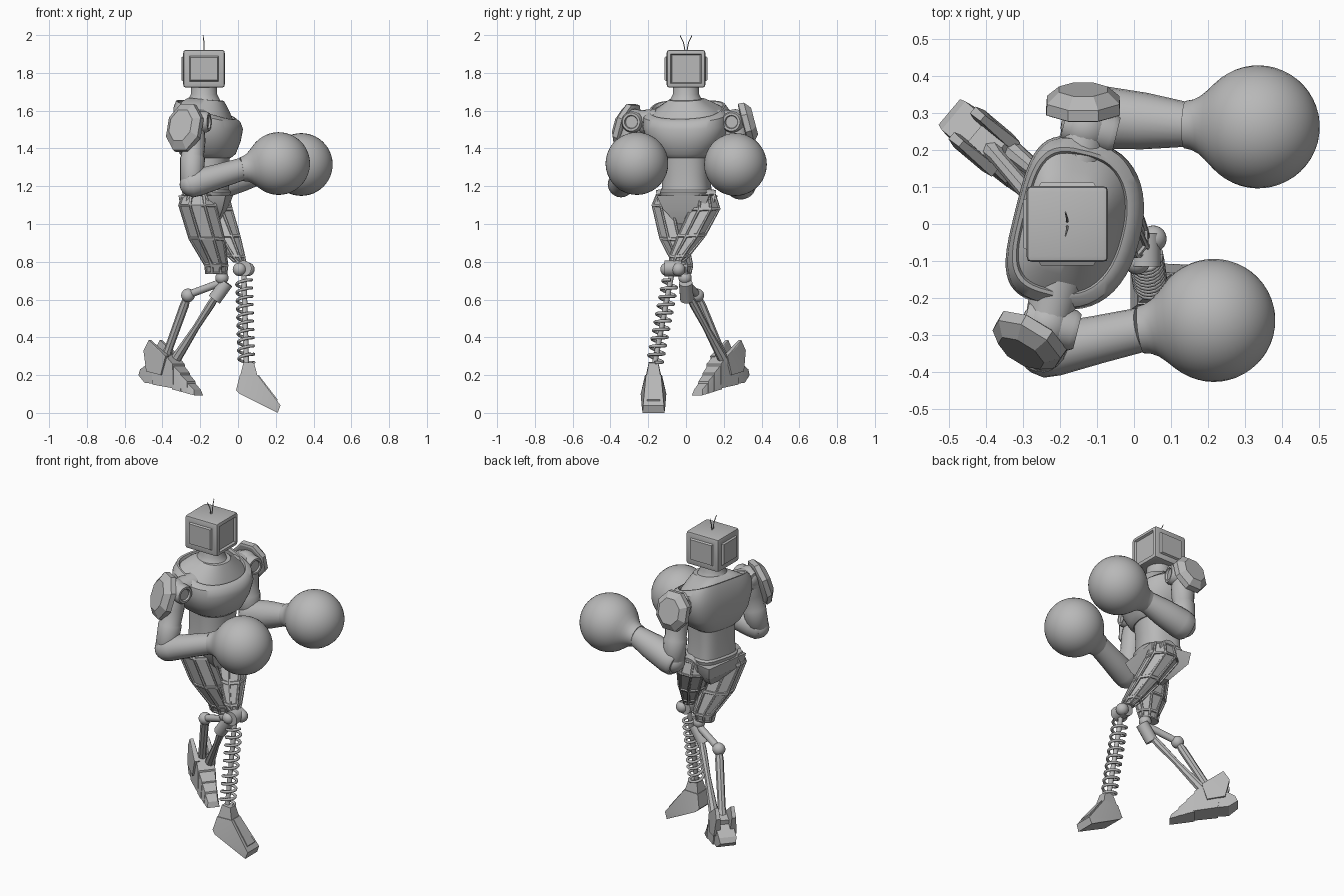
import bpy, bmesh, math
from mathutils import Vector, Matrix

if "Cube" in bpy.data.objects:
    bpy.data.objects.remove(bpy.data.objects["Cube"])

metal = bpy.data.materials.new("plain grey metal")
metal.use_nodes = True
GREY = (0.48, 0.48, 0.48, 1)
metal.diffuse_color = GREY
metal.node_tree.nodes["Principled BSDF"].inputs["Base Color"].default_value = GREY


def finish(name, bm, angle=35):
    """Smooth shading with sharp edges above the angle."""
    bmesh.ops.recalc_face_normals(bm, faces=bm.faces)
    for f in bm.faces:
        f.smooth = True
    for e in bm.edges:
        e.smooth = e.calc_face_angle(0) < math.radians(angle)
    mesh = bpy.data.meshes.new(name)
    bm.to_mesh(mesh)
    bm.free()
    mesh.materials.append(metal)
    ob = bpy.data.objects.new(name, mesh)
    bpy.context.collection.objects.link(ob)
    return ob


def loft(name, rings, angle=35, panels=0):
    """Skin a list of equal rings; optionally sink a panel into each side."""
    bm = bmesh.new()
    rows = [[bm.verts.new(p) for p in r] for r in rings]
    n = len(rows[0])
    sides = [bm.faces.new((a[i], a[(i + 1) % n], b[(i + 1) % n], b[i]))
             for a, b in zip(rows, rows[1:]) for i in range(n)]
    bm.faces.new(rows[0])
    bm.faces.new(rows[-1])
    bmesh.ops.recalc_face_normals(bm, faces=bm.faces)
    if panels:
        bmesh.ops.inset_individual(bm, faces=sides, thickness=panels, depth=0)
        bmesh.ops.inset_individual(bm, faces=sides, thickness=panels * 0.4, depth=-panels * 0.7)
    return finish(name, bm, angle)


def ring(c, u, v, a, b, n=20, turn=0.0):
    c = Vector(c)
    return [c + u * a * math.cos(t) + v * b * math.sin(t)
            for t in (2 * math.pi * (i + turn) / n for i in range(n))]


def frame(d):
    d = Vector(d).normalized()
    u = d.cross(Vector((0, 0, 1)) if abs(d.z) < 0.9 else Vector((0, 1, 0))).normalized()
    return d, u, d.cross(u)


def limb(name, p, q, profile, n=20):
    """Turned part from p to q; profile is (fraction, radius)."""
    p, q = Vector(p), Vector(q)
    _, u, v = frame(q - p)
    return loft(name, [ring(p.lerp(q, t), u, v, r, r, n) for t, r in profile])


def rod(name, p, q, r, r2=None, n=16):
    return limb(name, p, q, [(0, r), (1, r2 or r)], n)


def ball(name, c, r):
    bm = bmesh.new()
    bmesh.ops.create_uvsphere(bm, u_segments=24, v_segments=14, radius=r,
                              matrix=Matrix.Translation(c))
    return finish(name, bm)


def block(name, origin, yaw, outline):
    """Convex slab from a side outline of (along, height, half width)."""
    bm = bmesh.new()
    turn = Matrix.Translation(origin) @ Matrix.Rotation(math.radians(yaw), 4, 'Z')
    for l, z, w in outline:
        for s in (-1, 1):
            bm.verts.new(turn @ Vector((l, s * w, z)))
    res = bmesh.ops.convex_hull(bm, input=bm.verts)
    loose = {g for g in res["geom_interior"] + res["geom_unused"] if isinstance(g, bmesh.types.BMVert)}
    bmesh.ops.delete(bm, geom=list(loose), context='VERTS')
    bmesh.ops.dissolve_limit(bm, angle_limit=0.03, verts=bm.verts, edges=bm.edges)
    return finish(name, bm, 20)


# Torso: flat back, round front, turned a little to one side
TURN = Matrix.Translation((-0.165, 0, 0)) @ Matrix.Rotation(math.radians(-14), 4, 'Z')


def body_ring(z, front, back, w, tilt=0, n=48):
    pts = []
    for i in range(n):
        c, s = math.cos(2 * math.pi * i / n), math.sin(2 * math.pi * i / n)
        e = 2 / (2.3 if c > 0 else 3.6)
        x = math.copysign(abs(c) ** e, c) * (front if c > 0 else back)
        y = math.copysign(abs(s) ** e, s) * w
        pts.append(TURN @ Vector((x, y, z - tilt * x)))
    return pts


loft("chest", [body_ring(*s) for s in (
    (1.35, .125, .115, .125), (1.37, .15, .13, .155), (1.44, .175, .15, .205),
    (1.52, .185, .16, .23, .1), (1.58, .17, .155, .225, .25), (1.605, .15, .145, .2, .35),
    (1.605, .14, .135, .19, .35), (1.59, .135, .13, .185, .35),
    (1.625, .115, .115, .14, .25), (1.66, .09, .09, .09, .1))])
loft("waist", [body_ring(*s) for s in (
    (1.14, .115, .115, .13), (1.17, .125, .12, .138), (1.18, .115, .112, .128),
    (1.26, .112, .11, .122), (1.36, .12, .112, .125))])
limb("neck", (-.18, 0, 1.62), (-.18, 0, 1.74), [(0, .11), (.3, .085), (.55, .07), (1, .068)], 32)
block("pelvis", (-.165, 0, 0), -8, [(-.13, 1.15, .15), (.12, 1.15, .14), (-.12, 1.08, .14),
                                    (.1, 1.08, .11), (-.05, 1.0, .05), (.06, 1.0, .04)])

# Box head with a sunken screen and raised plates
bm = bmesh.new()
bmesh.ops.create_cube(bm, size=1, matrix=Matrix.Translation((-.18, 0, 1.822))
                      @ Matrix.Diagonal((.22, .205, .2, 1)))
bmesh.ops.bevel(bm, geom=bm.edges[:], offset=.016, segments=2, affect='EDGES', profile=.6)
bm.normal_update()
for axis, inset, depth in (((1, 0, 0), .008, -.012), ((-1, 0, 0), .025, .01),
                           ((0, 1, 0), .025, .01), ((0, -1, 0), .025, .01)):
    face = max(bm.faces, key=lambda f: f.normal.dot(Vector(axis)) * f.calc_area())
    bmesh.ops.inset_individual(bm, faces=[face], thickness=inset, depth=0)
    bmesh.ops.inset_individual(bm, faces=[face], thickness=.008, depth=depth)
finish("head", bm, 25)
for s in (-1, 1):
    rod("antenna_lower", (-.18, s * .004, 1.91), (-.18, s * .013, 1.96), .003, n=6)
    rod("antenna_tip", (-.18, s * .013, 1.96), (-.185, s * .032, 1.999), .003, .002, 6)

# Arms: shoulder, guard plate, upper arm, forearm and round glove
ARMS = {
    "right": ((-.235, -.27, 1.54), (-.245, -.345, 1.21), (.02, -.285, 1.29), (.215, -.26, 1.32),
              (-.5, -.82, .3), (-.275, -.3, 1.505), .135, .072),
    "left": ((-.13, .26, 1.54), (-.12, .29, 1.21), (.145, .268, 1.285), (.335, .262, 1.315),
             (0, .95, .25), (-.137, .305, 1.53), .115, .085)}
for side, (sh, el, wr, glove, out, guard, high, thick) in ARMS.items():
    sh, el, wr, glove = map(Vector, (sh, el, wr, glove))
    fwd = TURN.to_3x3() @ Vector((1, 0, 0))
    inner = TURN.to_3x3() @ Vector((0, -math.copysign(.12, sh.y), 0))
    ball(side + "_shoulder_ball", sh, .068)
    rod(side + "_shoulder_axle", sh, sh + inner, .06, .07)
    limb(side + "_shoulder_disc", sh - fwd * .06, sh + fwd * .085,
         [(0, .05), (.1, .056), (.9, .056), (1, .048), (1, .036), (.93, .032)], 24)
    limb(side + "_upper_arm", sh, el, [(0, .055), (.3, .066), (.55, .06), (.58, .066), (.95, .062), (1, .05)])
    limb(side + "_forearm", el.lerp(wr, -.1), wr,
         [(0, thick * .8), (.05, thick * .95), (.2, thick), (.6, thick * .9), (1, .06)])
    ball(side + "_elbow", el, .064)
    # Glove: a sphere drawn out into a cuff
    R = .166
    d, u, v = frame(glove - wr)
    prof = [(-.2, .064), (-.18, .068), (-.16, .078), (-.14, .095)]
    prof += [(-R * math.cos(a), R * math.sin(a)) for a in
             (math.radians(45 + i * 134 / 18) for i in range(19))]
    loft(side + "_glove", [ring(glove + d * t, u, v, r, r, 36) for t, r in prof])
    # Faceted shoulder guard
    n = Vector(out).normalized()
    up = (Vector((0, 0, 1)) - n * n.z).normalized()
    u, c = up.cross(n), Vector(guard)
    loft(side + "_shoulder_guard", [ring(c + n * h, u, up, .108 * k, high * k * 1.04, 8, .5)
         for h, k in ((-.005, .9), (0, 1), (.03, .98), (.06, .66))], 20)

# Thighs: faceted shells with sunken panels; sections are (x, y, z, depth, width)
THIGHS = {
    "right": ((-.215, -.1, 1.16, .085, .06), (-.215, -.105, 1.1, .105, .08),
              (-.165, -.065, .92, .1, .078), (-.115, -.015, .78, .066, .055), (-.115, -.01, .735, .06, .04)),
    "left": ((-.125, .1, 1.16, .08, .06), (-.12, .1, 1.08, .095, .085),
             (-.06, .03, .94, .075, .08), (-.01, -.035, .83, .05, .058), (.01, -.05, .795, .035, .04))}
X, Y = Vector((1, 0, 0)), Vector((0, 1, 0))
for side, secs in THIGHS.items():
    loft(side + "_thigh", [ring((x, y, z), X, Y, a * 1.05, b * 1.05, 8, .5)
                           for x, y, z, a, b in secs], 20, .01)
    x, y, z, a, b = secs[0]
    rod(side + "_hip_joint", (x, y * .3, z - .02), (x, y * 1.5, z - .04), .06)

# Front leg: knee, spring shin and wedge foot
knee, ankle = Vector((.03, -.07, .765)), Vector((.045, -.168, .25))
rod("spring_knee_axle", knee - Y * .045, knee + Y * .045, .042)
for s in (-1, 1):
    ball("spring_knee_cap", knee + Vector((s * .022, s * .03, -.005)), .036)
rod("spring_core", knee, ankle, .014)
d, u, v = frame(ankle - knee)
TURNS, STEPS = 10, 16
curve = bpy.data.curves.new("shin_spring", 'CURVE')
curve.dimensions = '3D'
curve.bevel_depth, curve.bevel_resolution = .008, 2
path = curve.splines.new('POLY')
path.points.add(TURNS * STEPS)
for i, pt in enumerate(path.points):
    a = 2 * math.pi * i / STEPS
    p = knee.lerp(ankle, .12 + .85 * i / (TURNS * STEPS)) + (u * math.cos(a) + v * math.sin(a)) * .04
    pt.co = (*p, 1)
curve.materials.append(metal)
bpy.context.collection.objects.link(bpy.data.objects.new("shin_spring", curve))
FOOT = (0, -.172, 0)
block("front_foot", FOOT, 0, [(-.01, .12, .06), (.01, .2, .045), (.105, .2, .04), (.225, .04, .055),
                              (.21, 0, .058), (.16, .03, .062), (.01, .1, .068)])
block("front_ankle", FOOT, 0, [(.03, .27, .025), (.085, .265, .025), (.105, .19, .038), (.01, .19, .042)])
block("front_toe_plate", FOOT, 0, [(.11, .2, .025), (.21, .07, .035), (.1, .18, .025), (.2, .05, .035)])

# Rear leg: knee, linkage rods and ankle
ball("rear_knee_ball", (-.085, -.005, .715), .035)
rod("rear_knee_barrel", (-.125, .005, .6), (-.06, -.002, .69), .036)
rod("rear_link", (-.09, 0, .69), (-.265, .06, .625), .02)
ball("rear_link_joint", (-.265, .06, .622), .036)
limb("rear_outer_shin", (-.265, .06, .622), (-.385, .2, .29), [(0, .016), (.15, .024), (.85, .022), (1, .03)], 8)
limb("rear_inner_shin", (-.095, 0, .65), (-.345, .21, .26), [(0, .016), (.2, .022), (.5, .018), (1, .03)], 8)

# Rear foot: heel, middle, ankle fins and stepped toes
HEEL = (-.46, .27, 0)
block("rear_heel", HEEL, -40, [(-.05, .2, .045), (-.035, .23, .05), (.09, .3, .05), (.1, .15, .05), (0, .16, .055)])
block("rear_midfoot", HEEL, -40, [(.04, .3, .05), (.12, .32, .045), (.19, .26, .05), (.2, .13, .055), (.06, .15, .06)])
for s in (-1, 1):
    offset = Matrix.Rotation(math.radians(-40), 3, 'Z') @ Vector((0, s * .045, 0))
    block("rear_ankle_fin", Vector(HEEL) + offset, -40,
          [(-.005, .33, .012), (.03, .385, .01), (.07, .35, .015), (.15, .3, .015), (.12, .2, .02), (.02, .22, .02)])
for i in range(3):
    l, z = .19 + i * .042, .125 - i * .01
    block("rear_toe_segment", HEEL, -40, [(l, z, .055 - i * .006), (l, z + .125 - i * .035, .045 - i * .006),
          (l + .055, z - .012, .05 - i * .007), (l + .045, z + .085 - i * .033, .04 - i * .006)])
